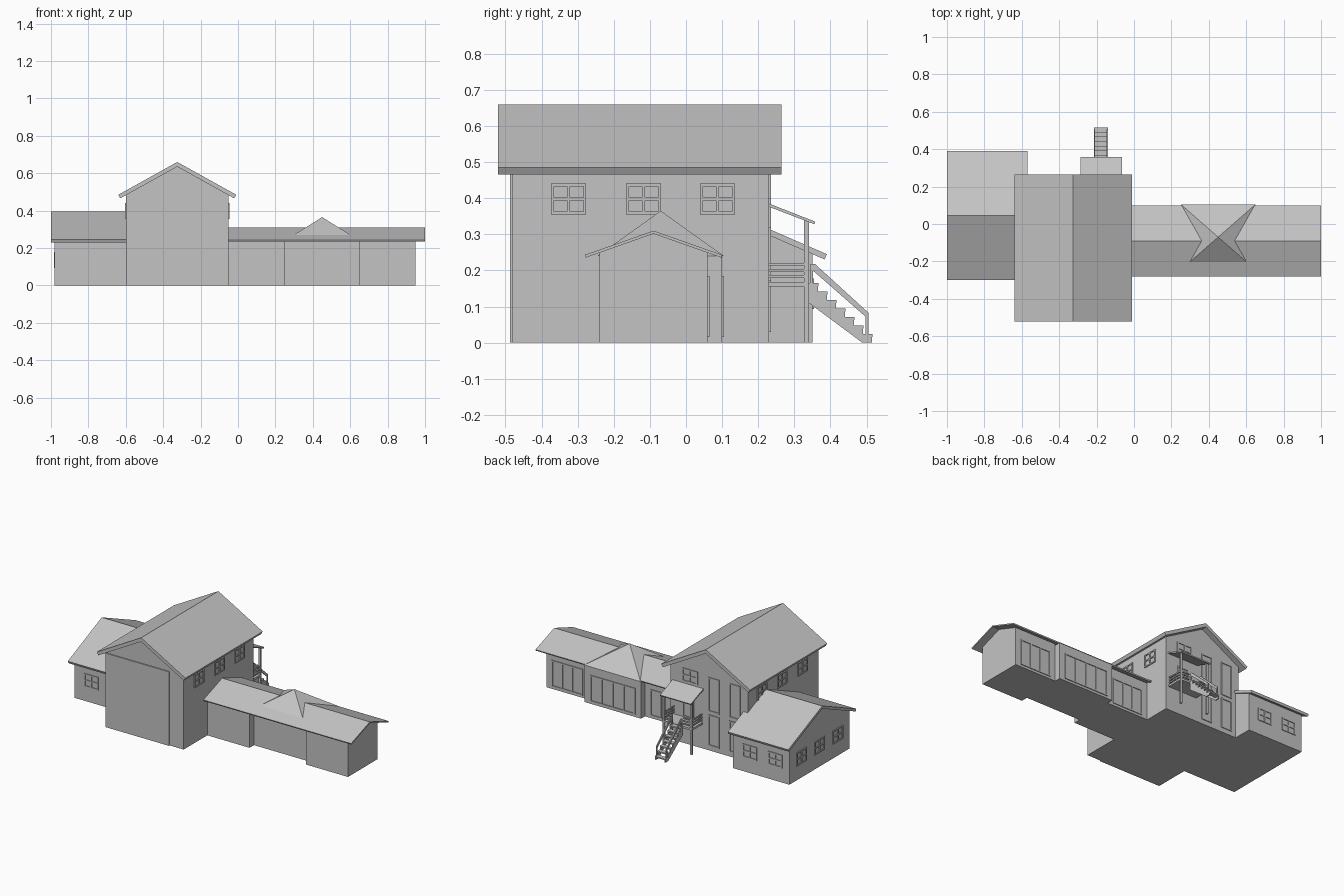
import bpy, bmesh
from mathutils import Vector

cube = bpy.data.objects.get("Cube")
if cube:
    bpy.data.objects.remove(cube)

grey = bpy.data.materials.new("plain_grey")
grey.use_nodes = True
grey.diffuse_color = (0.55, 0.55, 0.55, 1)
grey.node_tree.nodes["Principled BSDF"].inputs["Base Color"].default_value = (0.55, 0.55, 0.55, 1)


def finish(name, bm):
    bmesh.ops.recalc_face_normals(bm, faces=bm.faces)
    mesh = bpy.data.meshes.new(name)
    bm.to_mesh(mesh)
    bm.free()
    mesh.materials.append(grey)
    obj = bpy.data.objects.new(name, mesh)
    bpy.context.collection.objects.link(obj)
    return obj


def boxes(name, specs):
    """One object made of boxes given as (x0, x1, y0, y1, z0, z1)."""
    bm = bmesh.new()
    for x0, x1, y0, y1, z0, z1 in specs:
        verts = bmesh.ops.create_cube(bm, size=1)["verts"]
        for v in verts:
            v.co = Vector(((x0 + x1) / 2 + v.co.x * (x1 - x0),
                           (y0 + y1) / 2 + v.co.y * (y1 - y0),
                           (z0 + z1) / 2 + v.co.z * (z1 - z0)))
    return finish(name, bm)


def prism(name, profile, axis, start, end):
    """Extrude a (side, height) profile along the x or y axis."""
    bm = bmesh.new()
    place = (lambda u, z: (start, u, z)) if axis == "x" else (lambda u, z: (u, start, z))
    face = bm.faces.new([bm.verts.new(place(u, z)) for u, z in profile])
    moved = bmesh.ops.extrude_face_region(bm, geom=[face])["geom"]
    step = Vector((end - start, 0, 0)) if axis == "x" else Vector((0, end - start, 0))
    bmesh.ops.translate(bm, vec=step, verts=[g for g in moved if isinstance(g, bmesh.types.BMVert)])
    return finish(name, bm)


def gabled(name, axis, mid, roof_half, wall_half, eave, ridge, thick, roof_span, wall_span):
    """Gabled roof slab with the pentagonal wall block under it."""
    slope = (ridge - eave) / roof_half
    cos = 1 / (1 + slope * slope) ** 0.5
    sin = slope * cos
    inner = ridge - thick / cos
    tip, low = roof_half - thick * sin, eave - thick * cos
    prism(name + "_roof", [(mid - roof_half, eave), (mid, ridge), (mid + roof_half, eave),
                           (mid + tip, low), (mid, inner), (mid - tip, low)], axis, *roof_span)
    top = inner - slope * wall_half
    prism(name + "_walls", [(mid - wall_half, 0), (mid + wall_half, 0), (mid + wall_half, top),
                            (mid, inner), (mid - wall_half, top)], axis, *wall_span)


def window(name, axis, plane, out, centre, z, width, height, columns=2, rail=True):
    """Framed panes on a wall facing the given axis; out is the facing sign."""
    bar, w, h = 0.008, width / 2, height / 2
    flat = [(-w, w, -h, -h + bar), (-w, w, h - bar, h)]
    for i in range(columns + 1):
        u = -w + (width - bar) * i / columns
        flat.append((u, u + bar, -h, h))
    if rail:
        flat.append((-w, w, -bar / 2, bar / 2))
    specs = []
    for u0, u1, z0, z1 in flat:
        depth = sorted((plane, plane + out * 0.005))
        side = [centre + u0, centre + u1]
        pair = depth + side if axis == "x" else side + depth
        specs.append((*pair, z + z0, z + z1))
    boxes(name, specs)


# Main block and its side wings
gabled("main_house", "y", -0.325, 0.315, 0.275, 0.485, 0.66, 0.022, (-0.52, 0.265), (-0.48, 0.23))
gabled("large_wing", "x", 0.045, 0.345, 0.305, 0.245, 0.395, 0.016, (-1, -0.57), (-0.98, -0.58))
gabled("long_wing_roofline", "x", -0.09, 0.19, 0.15, 0.243, 0.31, 0.008, (-0.05, 1), (0.65, 0.95))
gable_z = 0.245
boxes("long_wing_inner_walls", [(-0.05, 0.25, -0.24, 0.06, 0, gable_z)])
boxes("long_wing_middle_walls", [(0.25, 0.65, -0.195, 0.1, 0, 0.24)])
boxes("front_wall_panel", [(-0.6, -0.15, -0.487, -0.48, 0, 0.475)])

# Pyramid roof over the middle section
bm = bmesh.new()
base = [bm.verts.new((x, y, 0.24)) for x, y in
        ((0.25, -0.245), (0.65, -0.245), (0.65, 0.105), (0.25, 0.105))]
peak = bm.verts.new((0.45, -0.07, 0.365))
bm.faces.new(base)
for i in range(4):
    bm.faces.new((base[i], base[(i + 1) % 4], peak))
finish("pyramid_roof", bm)

# Windows on the long sides of the main block
for label, plane, out in (("left", -0.05, 1), ("right", -0.6, -1)):
    for i, y in enumerate((-0.325, -0.118, 0.087)):
        window(f"{label}_upper_window_{i}", "x", plane, out, y, 0.398, 0.097, 0.085)

# Back wall openings of the main block
window("back_upper_window", "y", 0.23, 1, -0.19, 0.44, 0.11, 0.085)
for i, x in enumerate((-0.36, -0.51)):
    window(f"back_tall_window_{i}", "y", 0.23, 1, x, 0.36, 0.08, 0.22, 1, False)
    window(f"back_lower_window_{i}", "y", 0.23, 1, x, 0.13, 0.08, 0.2, 1, False)
window("porch_door", "y", 0.23, 1, -0.178, 0.245, 0.08, 0.15, 1, False)

# Windows of the large wing
for i, y in enumerate((-0.14, 0.045, 0.23)):
    window(f"wing_end_window_{i}", "x", -0.98, -1, y, 0.135, 0.1, 0.085)
for i, x in enumerate((-0.88, -0.7)):
    window(f"wing_back_window_{i}", "y", 0.35, 1, x, 0.135, 0.1, 0.085)
window("wing_front_window", "y", -0.26, -1, -0.86, 0.135, 0.1, 0.085)

# Wide doors along the back of the long wing
window("inner_back_door", "y", 0.06, 1, 0.1, 0.1, 0.22, 0.17, 3, False)
window("middle_back_door", "y", 0.1, 1, 0.45, 0.1, 0.32, 0.17, 4, False)
window("end_back_door", "y", 0.06, 1, 0.8, 0.1, 0.22, 0.17, 3, False)

# Porch deck, posts, roof and rails
left, right, front = -0.07, -0.28, 0.34
boxes("porch_deck", [(right, left, 0.23, front, 0.155, 0.168)])
boxes("porch_posts", [(x, x + 0.013, front - 0.013, front, 0, 0.34) for x in (right, left - 0.013)])
prism("porch_roof", [(0.23, 0.385), (0.358, 0.335), (0.355, 0.328), (0.23, 0.376)], "x", -0.285, -0.065)
rails = []
for z in (0.183, 0.2, 0.217):
    for x in (right + 0.003, left - 0.01):
        rails.append((x, x + 0.007, 0.23, front, z - 0.004, z + 0.004))
    for x0, x1 in ((right, -0.215), (-0.14, left)):
        rails.append((x0, x1, front - 0.01, front - 0.003, z - 0.004, z + 0.004))
boxes("porch_rails", rails)

# Stairs with toothed stringers, treads and handrails
count, run, rise = 7, 0.025, 0.165 / 7
teeth, treads = [(front, 0.11), (front, 0.165)], []
for i in range(count):
    y, z = front + i * run, 0.165 - i * rise
    teeth += [(y + run, z), (y + run, z - rise)]
    treads.append((-0.213, -0.142, y, y + run + 0.002, z - 0.008, z))
teeth.append((0.488, 0))
boxes("stair_treads", treads)
for label, x in (("left", -0.147), ("right", -0.215)):
    prism(f"{label}_stringer", teeth, "x", x, x + 0.007)
    prism(f"{label}_handrail", [(0.345, 0.218), (0.357, 0.218), (0.505, 0.083), (0.505, 0.07),
                                (0.497, 0.072), (0.345, 0.205)], "x", x, x + 0.007)
    boxes(f"{label}_stair_posts", [(x, x + 0.007, 0.344, 0.352, 0.13, 0.215),
                                   (x, x + 0.007, 0.497, 0.505, 0.01, 0.083)])
